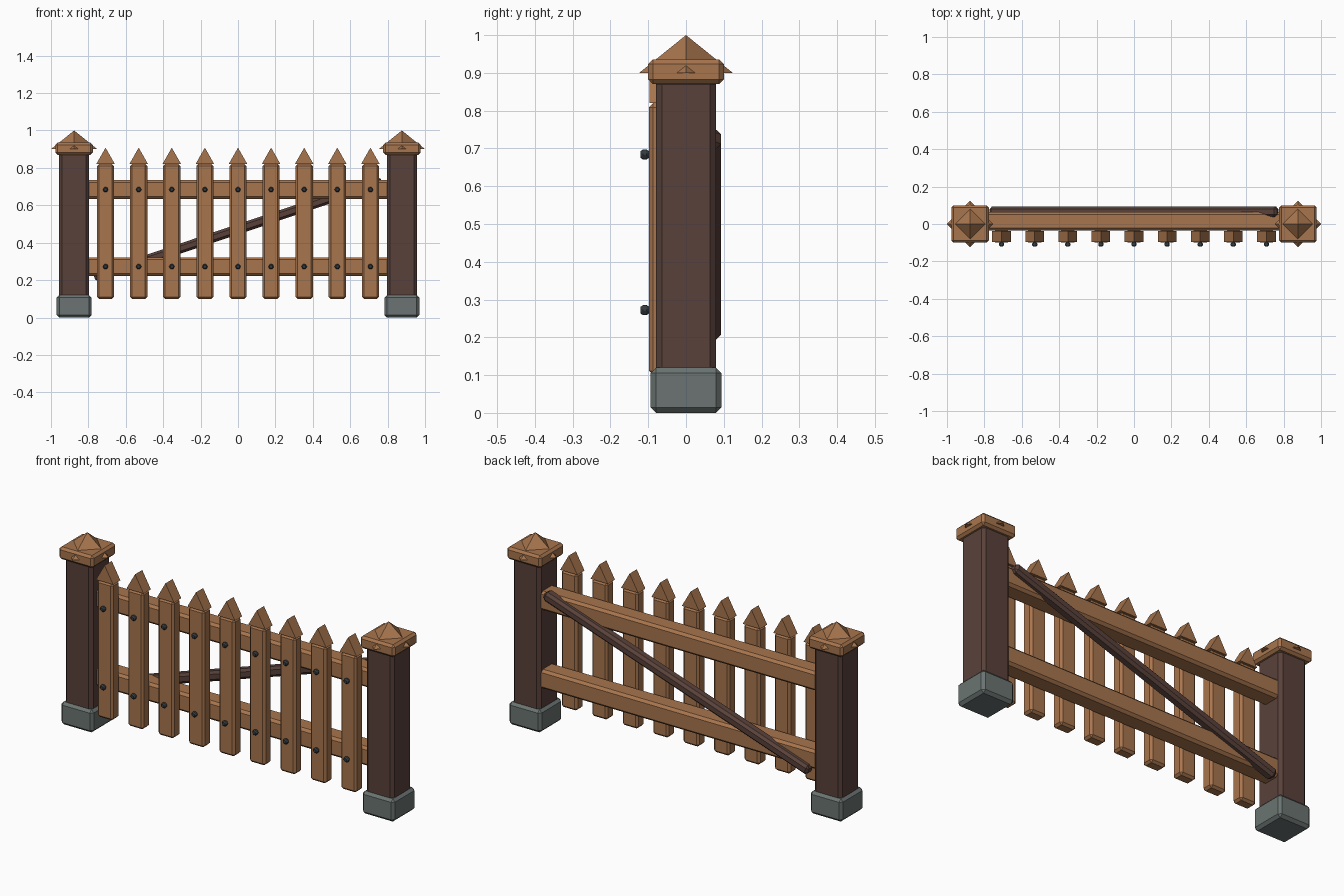
import bpy, bmesh, math
from mathutils import Matrix, Vector

if "Cube" in bpy.data.objects:
    bpy.data.objects.remove(bpy.data.objects["Cube"])


def material(name, rgb):
    m = bpy.data.materials.new(name)
    m.diffuse_color = (*rgb, 1)
    m.use_nodes = True
    m.node_tree.nodes["Principled BSDF"].inputs["Base Color"].default_value = m.diffuse_color
    return m


WOOD = material("warm wood", (0.39, 0.178, 0.075))
DARK = material("dark timber", (0.10, 0.053, 0.042))
STONE = material("grey footing", (0.145, 0.175, 0.168))
IRON = material("black iron", (0.035, 0.045, 0.052))


def finish(name, bm, mat, loc, bevel=0.0, rot=None):
    """Chamfer the edges, then place the part."""
    if bevel:
        bmesh.ops.bevel(bm, geom=bm.edges[:], offset=bevel, segments=1,
                        affect='EDGES', clamp_overlap=True)
    if rot:
        bmesh.ops.transform(bm, matrix=rot, verts=bm.verts[:])
    bmesh.ops.recalc_face_normals(bm, faces=bm.faces[:])
    me = bpy.data.meshes.new(name)
    bm.to_mesh(me)
    bm.free()
    me.materials.append(mat)
    ob = bpy.data.objects.new(name, me)
    ob.location = loc
    bpy.context.collection.objects.link(ob)
    return ob


def box(name, mat, size, loc, bevel, rot=None):
    bm = bmesh.new()
    bmesh.ops.create_cube(bm, size=1)
    bmesh.ops.scale(bm, vec=Vector(size), verts=bm.verts[:])
    return finish(name, bm, mat, loc, bevel, rot)


def cone(name, mat, sides, r1, r2, depth, loc, bevel=0.0, rot=None):
    bm = bmesh.new()
    bmesh.ops.create_cone(bm, cap_ends=True, segments=sides,
                          radius1=r1, radius2=r2, depth=depth)
    return finish(name, bm, mat, loc, bevel, rot)


# Posts with footing, cap block and diamond-turned pyramid
for side, x in (("left", -0.876), ("right", 0.876)):
    box(f"{side}_post", DARK, (0.16, 0.16, 0.88), (x, 0, 0.445), 0.016)
    box(f"{side}_footing", STONE, (0.187, 0.187, 0.12), (x, 0, 0.06), 0.014)
    box(f"{side}_cap", WOOD, (0.2, 0.2, 0.065), (x, 0, 0.9025), 0.012)
    bm = bmesh.new()
    ring = [bm.verts.new((0.124 * math.cos(a), 0.124 * math.sin(a), 0))
            for a in (i * math.pi / 2 for i in range(4))]
    tip = bm.verts.new((0, 0, 0.1))
    bm.faces.new(ring)
    for i in range(4):
        bm.faces.new((ring[i], ring[(i + 1) % 4], tip))
    finish(f"{side}_cap_pyramid", bm, WOOD, (x, 0, 0.9))

# Rails
RAILS = (("lower", 0.272), ("upper", 0.684))
for label, z in RAILS:
    box(f"{label}_rail", WOOD, (1.64, 0.1, 0.1), (0, 0.015, z), 0.013)

# Diagonal brace on the back
box("brace", DARK, (1.62, 0.056, 0.052), (0, 0.065, 0.472), 0.013,
    Matrix.Rotation(-math.radians(18.5), 4, 'Y'))

# Pickets with triangular tips and two bolts each
bolt_rot = Matrix.Rotation(math.pi / 2, 4, 'X')
for i in range(9):
    x = (i - 4) * 0.177
    box(f"picket_{i}", WOOD, (0.092, 0.062, 0.72), (x, -0.067, 0.46), 0.011)
    bm = bmesh.new()
    pts = [(-0.05, 0.82), (0.05, 0.82), (0, 0.908)]
    f = bm.faces.new([bm.verts.new((px, -0.097, pz)) for px, pz in pts])
    ext = bmesh.ops.extrude_face_region(bm, geom=[f], use_keep_orig=True)
    bmesh.ops.translate(bm, vec=(0, 0.06, 0),
                        verts=[v for v in ext["geom"]
                               if isinstance(v, bmesh.types.BMVert)])
    finish(f"picket_tip_{i}", bm, WOOD, (x, 0, 0))
    for label, z in RAILS:
        cone(f"{label}_bolt_{i}", IRON, 6, 0.016, 0.016, 0.022,
             (x, -0.109, z), 0.006, bolt_rot)
